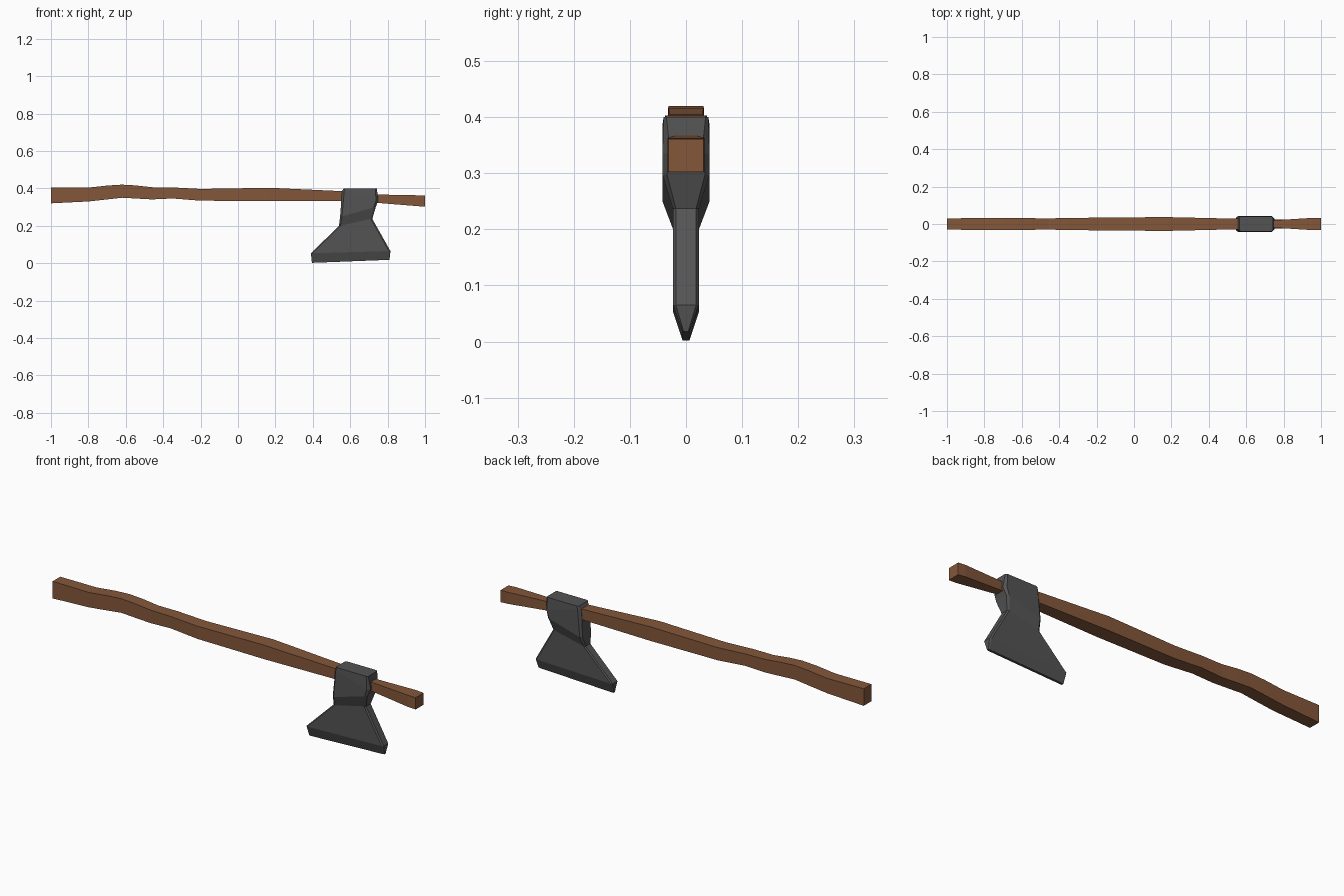
import bpy, bmesh


def material(name, rgb):
    m = bpy.data.materials.new(name)
    m.diffuse_color = (*rgb, 1)
    return m


def loft(name, rings, mat):
    """Skin a list of equal-length rings and cap both ends."""
    bm = bmesh.new()
    loops = [[bm.verts.new(p) for p in ring] for ring in rings]
    n = len(loops[0])
    for a, b in zip(loops, loops[1:]):
        for i in range(n):
            j = (i + 1) % n
            bm.faces.new((a[i], a[j], b[j], b[i]))
    bm.faces.new(loops[0])
    bm.faces.new(loops[-1])
    bmesh.ops.recalc_face_normals(bm, faces=bm.faces)
    me = bpy.data.meshes.new(name)
    bm.to_mesh(me)
    bm.free()
    me.materials.append(mat)
    ob = bpy.data.objects.new(name, me)
    bpy.context.collection.objects.link(ob)
    return ob


wood = material("brown wood", (0.23, 0.095, 0.042))
iron = material("dark iron", (0.088, 0.088, 0.088))

# Handle: square sections along x (x, bottom, top, half width)
sections = [
    (-1.00, 0.320, 0.405, 0.030), (-0.80, 0.330, 0.404, 0.032),
    (-0.70, 0.341, 0.415, 0.032), (-0.62, 0.350, 0.420, 0.031),
    (-0.55, 0.346, 0.416, 0.031), (-0.46, 0.341, 0.406, 0.030),
    (-0.35, 0.346, 0.405, 0.032), (-0.20, 0.334, 0.397, 0.034),
    (0.17, 0.333, 0.403, 0.037), (0.56, 0.333, 0.385, 0.028),
    (0.75, 0.322, 0.367, 0.020), (0.96, 0.305, 0.363, 0.033),
    (1.00, 0.302, 0.361, 0.031),
]
loft("handle", [[(x, -w, b), (x, w, b), (x, w, t), (x, -w, t)]
                for x, b, t, w in sections], wood)

# Axe head: chamfered sections going down
# (left x, left z, right x, right z, half width, end half width, chamfer)
levels = [
    (0.565, 0.400, 0.742, 0.400, 0.040, 0.035, 0.008),
    (0.556, 0.385, 0.750, 0.335, 0.042, 0.028, 0.012),
    (0.546, 0.250, 0.736, 0.298, 0.042, 0.034, 0.010),
    (0.540, 0.200, 0.718, 0.237, 0.023, 0.018, 0.008),
    (0.390, 0.053, 0.815, 0.065, 0.023, 0.018, 0.008),
    (0.395, 0.002, 0.810, 0.018, 0.006, 0.004, 0.004),
]


def head_ring(xl, zl, xr, zr, w, e, c):
    half = [(xl, -e, zl), (xl + c, -w, zl), (xr - c, -w, zr), (xr, -e, zr)]
    return half + [(x, -y, z) for x, y, z in reversed(half)]


loft("axe_head", [head_ring(*lv) for lv in levels], iron)
